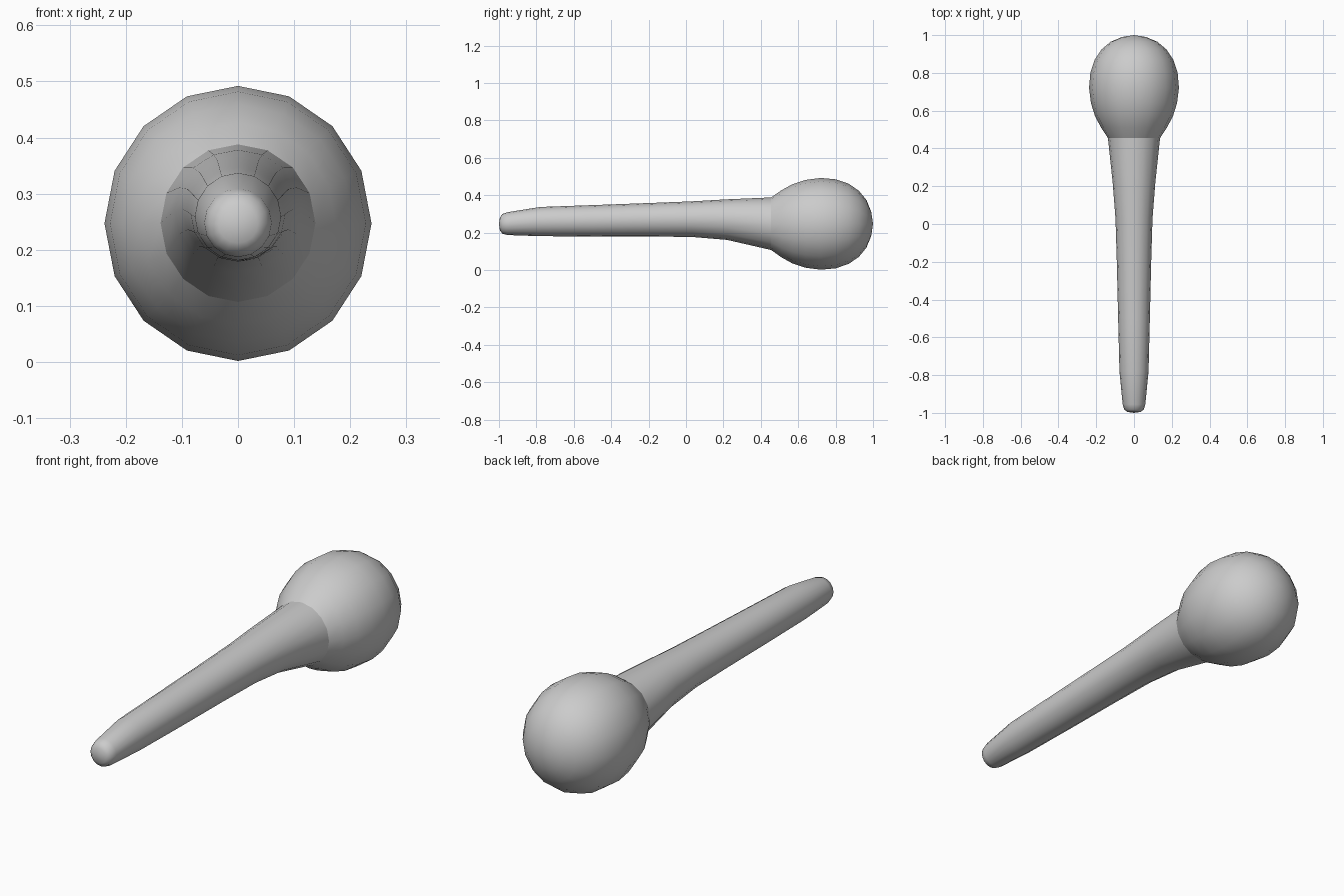
import bpy, bmesh, math

if "Cube" in bpy.data.objects:
    bpy.data.objects.remove(bpy.data.objects["Cube"])

SIDES = 16


def loft(name, rings, start_tip=None, end_tip=None):
    """Skin elliptical rings (y, half width, z low, z high), optionally closed by a tip (y, z)."""
    bm = bmesh.new()
    loops = []
    for y, rx, lo, hi in rings:
        cz, rz = (lo + hi) / 2, (hi - lo) / 2
        loops.append([bm.verts.new((rx * math.cos(a), y, cz + rz * math.sin(a)))
                      for a in (2 * math.pi * i / SIDES for i in range(SIDES))])
    for a, b in zip(loops, loops[1:]):
        for i in range(SIDES):
            j = (i + 1) % SIDES
            bm.faces.new((a[i], a[j], b[j], b[i]))
    for tip, ring in ((start_tip, loops[0]), (end_tip, loops[-1])):
        if tip:
            v = bm.verts.new((0, tip[0], tip[1]))
            for i in range(SIDES):
                bm.faces.new((ring[i], ring[(i + 1) % SIDES], v))
    bmesh.ops.recalc_face_normals(bm, faces=bm.faces)
    # Open shells: make sure normals point away from the long axis
    bm.normal_update()
    f = bm.faces[0]
    c = f.calc_center_median()
    if f.normal.x * c.x + f.normal.z * (c.z - 0.247) < 0:
        bmesh.ops.reverse_faces(bm, faces=bm.faces)
    for f in bm.faces:
        f.smooth = True
    mesh = bpy.data.meshes.new(name)
    bm.to_mesh(mesh)
    bm.free()
    obj = bpy.data.objects.new(name, mesh)
    bpy.context.collection.objects.link(obj)
    return obj


# Tapered handle, flaring downward towards the head
loft("handle", [
    (-0.995, 0.035, 0.212, 0.280),
    (-0.982, 0.052, 0.194, 0.300),
    (-0.955, 0.060, 0.187, 0.309),
    (-0.78, 0.077, 0.181, 0.337),
    (-0.50, 0.084, 0.179, 0.347),
    (-0.20, 0.091, 0.179, 0.358),
    (0.03, 0.098, 0.177, 0.367),
    (0.22, 0.113, 0.161, 0.378),
    (0.455, 0.138, 0.107, 0.388),
], start_tip=(-1.0, 0.246))

# Egg-shaped head, blunt at the far end
CZ = 0.247
profile = [(0.51, 0.174), (0.57, 0.206), (0.64, 0.228), (0.72, 0.238), (0.80, 0.231),
           (0.87, 0.208), (0.925, 0.171), (0.965, 0.123), (0.99, 0.064)]
head = [(0.455, 0.138, 0.107, 0.388)]
head += [(y, r, CZ - r * 1.03, CZ + r * 1.03) for y, r in profile]
loft("head", head, end_tip=(1.0, CZ))
